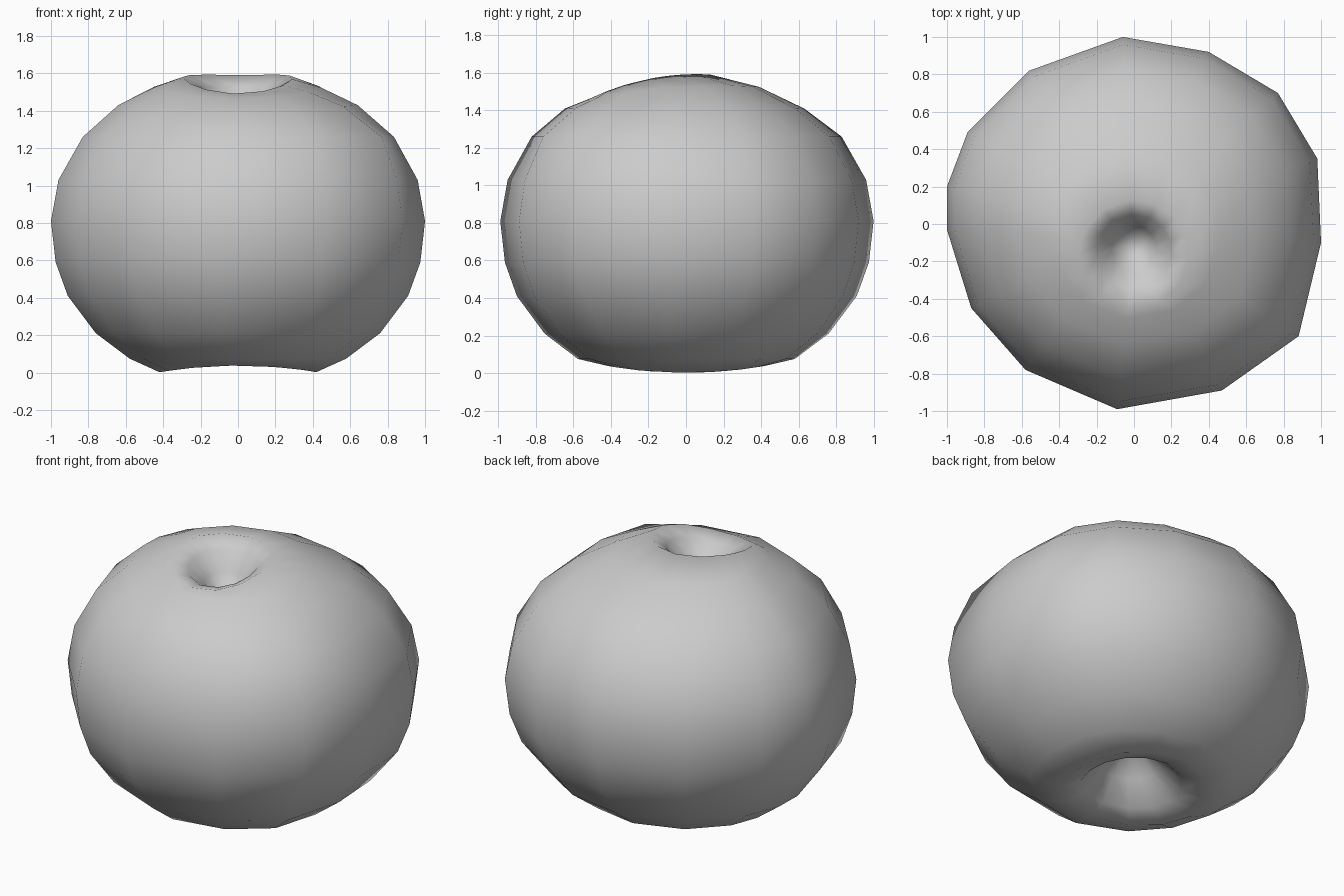
import bpy
import bmesh
from math import atan2, cos, sin, hypot, exp, radians

cube = bpy.data.objects.get("Cube")
if cube:
    bpy.data.objects.remove(cube, do_unlink=True)

# Irregular outline of the fruit at its widest, counter-clockwise
OUTLINE = [(1.0, -0.1), (0.98, 0.35), (0.77, 0.7), (0.4, 0.92), (-0.06, 1.0),
           (-0.56, 0.82), (-0.89, 0.49), (-1.0, 0.2), (-1.0, -0.03),
           (-0.87, -0.45), (-0.58, -0.78), (-0.09, -0.99), (0.47, -0.89),
           (0.88, -0.6)]

# Rings from stem pit to base pit: size, height, y shift, tilt to front, saddle
RINGS = [(0.05, 1.33, -0.12, 0, 0),
         (0.12, 1.41, -0.13, 0.01, 0),
         (0.2, 1.51, -0.15, 0.03, 0.01),
         (0.29, 1.558, -0.16, 0.05, 0.017),
         (0.45, 1.51, -0.06, 0.03, 0.015),
         (0.64, 1.42, -0.01, 0, 0.01),
         (0.83, 1.26, 0, 0, 0),
         (0.96, 1.03, 0, 0, 0),
         (1.0, 0.81, 0, 0, 0),
         (0.975, 0.59, 0, 0, 0),
         (0.91, 0.41, 0, 0, 0),
         (0.76, 0.21, 0, 0, 0),
         (0.58, 0.075, 0, 0, 0),
         (0.42, 0.02, 0, 0, -0.018),
         (0.29, 0.07, -0.02, 0, -0.01),
         (0.17, 0.2, -0.03, 0, 0),
         (0.06, 0.33, -0.03, 0, 0)]


def ring_point(x, y, ring):
    """Scale one outline point onto a ring, with tilt and shoulder bulge."""
    size, height, shift, tilt, saddle = ring
    angle = atan2(y, x)
    near = exp(-((angle - radians(-42)) / 0.4) ** 2)
    shoulder = exp(-((height - 1.25) / 0.16) ** 2) if size > 0.5 else 0
    grow = size * (1 + 0.07 * near * shoulder)
    # Small rings become rounder than the widest one
    radius = hypot(x, y)
    round_off = 1 + (1 / radius - 1) * (1 - size)
    return (x * grow * round_off,
            y * grow * round_off + shift,
            height + tilt * sin(angle) + saddle * cos(2 * angle))


# Fruit body: rings bridged with quads, closed by a small cap in each pit
bm = bmesh.new()
loops = [[bm.verts.new(ring_point(x, y, ring)) for x, y in OUTLINE]
         for ring in RINGS]
count = len(OUTLINE)
for upper, lower in zip(loops, loops[1:]):
    for i in range(count):
        j = (i + 1) % count
        bm.faces.new((upper[i], lower[i], lower[j], upper[j]))
bm.faces.new(loops[0])
bm.faces.new(loops[-1][::-1])
bmesh.ops.recalc_face_normals(bm, faces=bm.faces[:])
for face in bm.faces:
    face.smooth = True

mesh = bpy.data.meshes.new("fruit_body")
bm.to_mesh(mesh)
bm.free()
fruit = bpy.data.objects.new("fruit_body", mesh)
bpy.context.collection.objects.link(fruit)

# Plain grey skin
grey = bpy.data.materials.new("plain_grey")
grey.use_nodes = True
colour = (0.6, 0.6, 0.6, 1)
grey.diffuse_color = colour
grey.node_tree.nodes["Principled BSDF"].inputs["Base Color"].default_value = colour
mesh.materials.append(grey)
